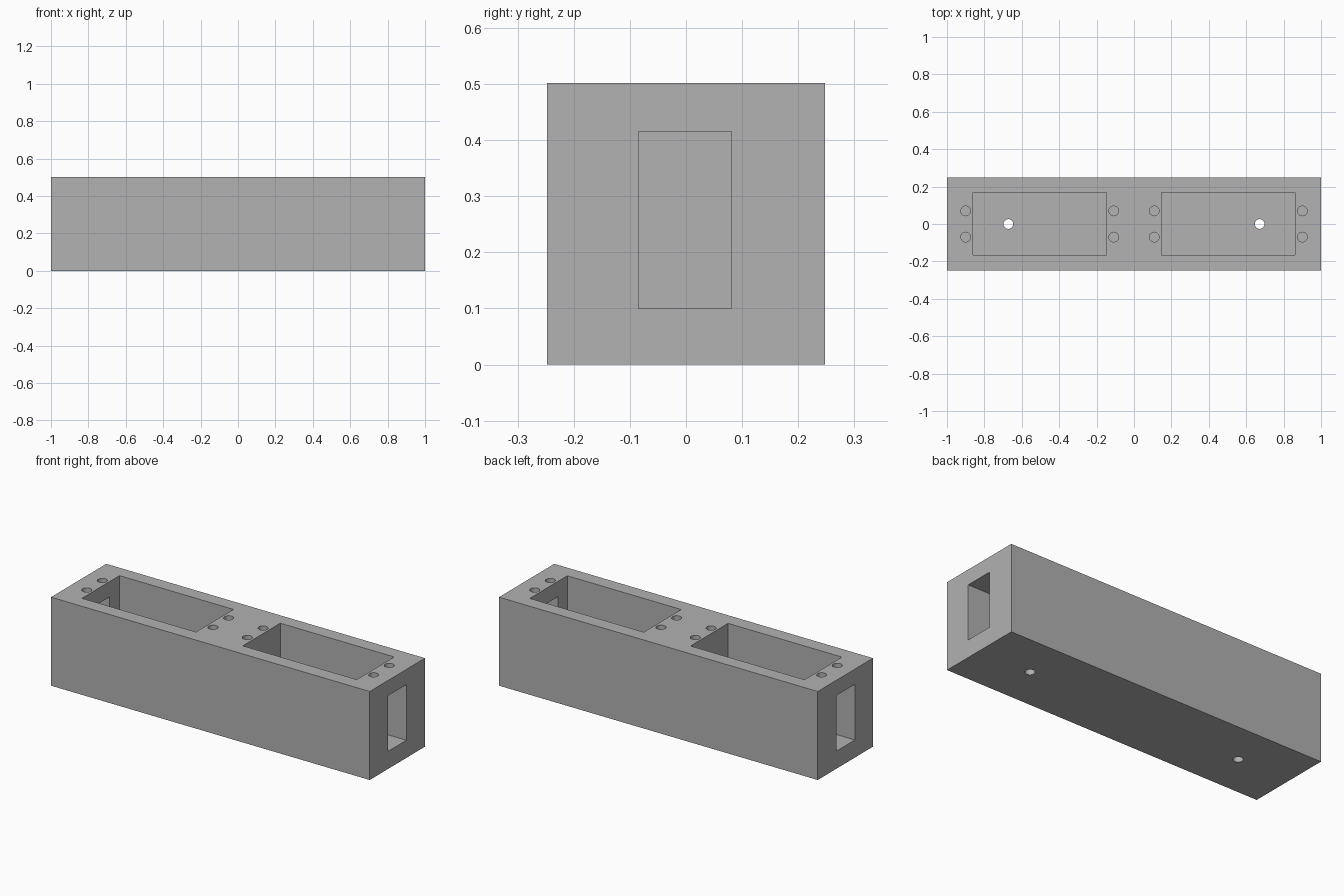
import bpy

if "Cube" in bpy.data.objects:
    bpy.data.objects.remove(bpy.data.objects["Cube"], do_unlink=True)

LENGTH, WIDTH, HEIGHT = 2.0, 0.495, 0.502
FLOOR = 0.1

grey = bpy.data.materials.new("plain grey")
grey.use_nodes = True
grey.diffuse_color = (0.445, 0.445, 0.445, 1)
grey.node_tree.nodes["Principled BSDF"].inputs["Base Color"].default_value = grey.diffuse_color


def box(name, low, high):
    """Box between two corners."""
    centre = [(a + b) / 2 for a, b in zip(low, high)]
    bpy.ops.mesh.primitive_cube_add(size=1, location=centre)
    obj = bpy.context.object
    obj.name = name
    obj.scale = [b - a for a, b in zip(low, high)]
    bpy.ops.object.transform_apply(location=True, rotation=True, scale=True)
    obj.data.materials.append(grey)
    return obj


def rod(name, x, y, bottom, top, radius=0.026):
    """Upright cylinder."""
    bpy.ops.mesh.primitive_cylinder_add(
        vertices=32, radius=radius, depth=top - bottom,
        location=(x, y, (top + bottom) / 2))
    obj = bpy.context.object
    obj.name = name
    obj.data.materials.append(grey)
    return obj


def cut(target, cutter):
    """Subtract the cutter and remove it."""
    cutter.hide_render = True
    mod = target.modifiers.new("cut", "BOOLEAN")
    mod.operation, mod.solver, mod.object = "DIFFERENCE", "EXACT", cutter
    bpy.context.view_layer.objects.active = target
    bpy.ops.object.modifier_apply(modifier=mod.name)
    bpy.data.objects.remove(cutter, do_unlink=True)


# Solid housing block
housing = box("housing", (-LENGTH / 2, -WIDTH / 2, 0), (LENGTH / 2, WIDTH / 2, HEIGHT))

for side in (-1, 1):
    # Open pocket
    near, far = sorted((side * 0.147, side * 0.862))
    cut(housing, box("pocket_cutter", (near, -0.167, FLOOR), (far, 0.169, HEIGHT + 0.1)))

    # Window through the end wall
    near, far = sorted((side * 0.8, side * 1.1))
    cut(housing, box("window_cutter", (near, -0.085, FLOOR), (far, 0.081, 0.415)))

    # Drain hole through the pocket floor
    cut(housing, rod("floor_hole_cutter", side * 0.672, 0, -0.1, FLOOR + 0.1))

    # Blind screw holes on both ends of the pocket
    for x in (0.108, 0.9):
        for y in (-0.07, 0.07):
            cut(housing, rod("screw_hole_cutter", side * x, y, HEIGHT - 0.08, HEIGHT + 0.1))

# Smooth hole walls, sharp corners
bpy.ops.object.select_all(action="DESELECT")
housing.select_set(True)
bpy.context.view_layer.objects.active = housing
bpy.ops.object.shade_smooth_by_angle()
